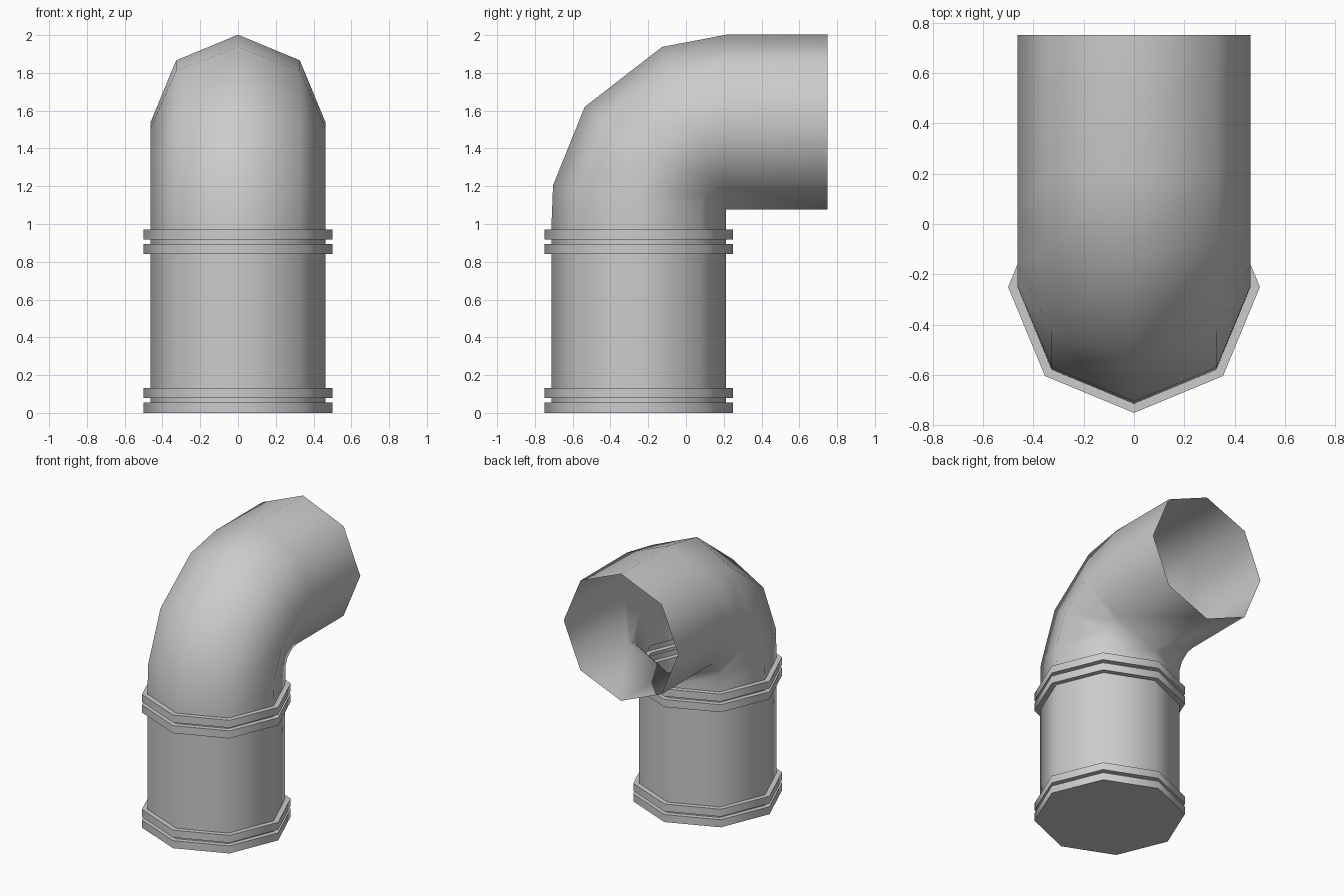
import bpy, bmesh, math

if "Cube" in bpy.data.objects:
    bpy.data.objects.remove(bpy.data.objects["Cube"])

SIDES = 8
CY = -0.25          # axis of the upright pipe
R, RF = 0.463, 0.5  # pipe and flange radii
PIVOT_Y, PIVOT_Z = CY + R, 1.076   # inner corner of the bend

bm = bmesh.new()


def ring(place):
    return [bm.verts.new(place(math.tau * i / SIDES)) for i in range(SIDES)]


def flat_ring(r, z):
    return ring(lambda a: (r * math.cos(a), CY + r * math.sin(a), z))


def bend_ring(deg, shift=0.0):
    t = math.radians(deg)

    def place(a):
        d = R - R * math.sin(a)      # distance from the pivot
        return (R * math.cos(a), PIVOT_Y - d * math.cos(t) + shift,
                PIVOT_Z + d * math.sin(t))
    return ring(place)


# Upright pipe with a pair of collars at the foot and below the bend
profile = []
for base in (0.0, 0.84):
    for z0, z1 in ((base, base + 0.055), (base + 0.078, base + 0.132)):
        profile += [(R, z0), (RF, z0), (RF, z1), (R, z1)]
profile = profile[1:]
rings = [flat_ring(r, z) for r, z in profile]

# Bend and horizontal outlet
rings += [bend_ring(a) for a in (8, 36, 68.5, 90)]
rings.append(bend_ring(90, 0.75 - PIVOT_Y))

for a, b in zip(rings, rings[1:]):
    for i in range(SIDES):
        j = (i + 1) % SIDES
        bm.faces.new((a[i], a[j], b[j], b[i]))

# Closed foot
bm.faces.new(rings[0][::-1])
bmesh.ops.remove_doubles(bm, verts=bm.verts, dist=0.0005)

mesh = bpy.data.meshes.new("elbow_pipe")
bm.to_mesh(mesh)
bm.free()
pipe = bpy.data.objects.new("elbow_pipe", mesh)
bpy.context.collection.objects.link(pipe)
bpy.context.view_layer.objects.active = pipe
pipe.select_set(True)
bpy.ops.object.shade_smooth_by_angle(angle=math.radians(50))
